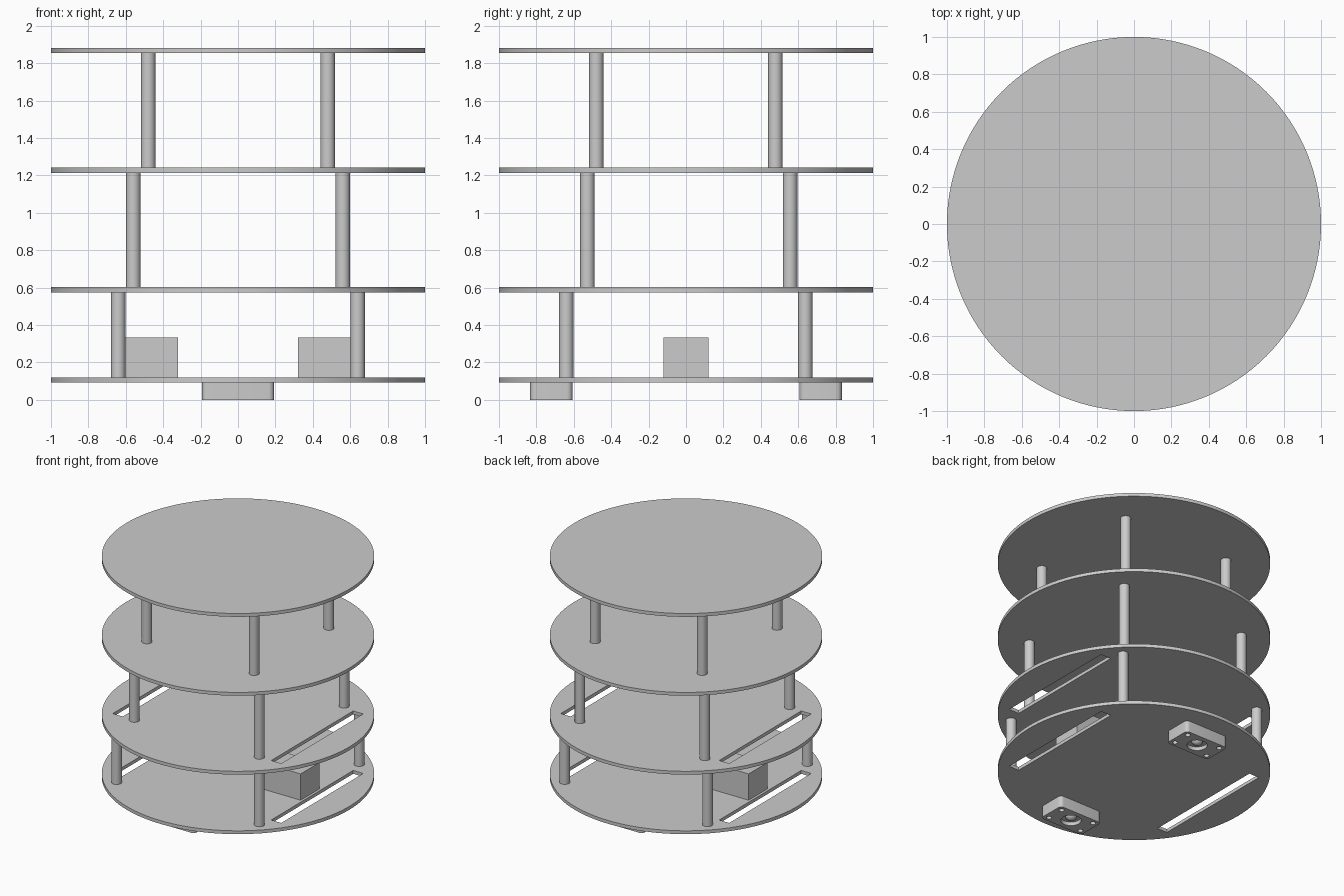
import bpy
import bmesh
import math
from mathutils import Matrix

cube = bpy.data.objects.get("Cube")
if cube:
    bpy.data.objects.remove(cube, do_unlink=True)

GREY = (0.6, 0.6, 0.6, 1.0)
mat = bpy.data.materials.new("plain grey")
mat.use_nodes = True
mat.diffuse_color = GREY
mat.node_tree.nodes["Principled BSDF"].inputs["Base Color"].default_value = GREY


def finish(name, bm):
    mesh = bpy.data.meshes.new(name)
    bm.to_mesh(mesh)
    bm.free()
    mesh.materials.append(mat)
    obj = bpy.data.objects.new(name, mesh)
    bpy.context.collection.objects.link(obj)
    return obj


def activate(obj):
    bpy.ops.object.select_all(action='DESELECT')
    obj.select_set(True)
    bpy.context.view_layer.objects.active = obj


def smooth(obj):
    activate(obj)
    bpy.ops.object.shade_smooth_by_angle(angle=math.radians(30))


def cylinder(name, x, y, z0, z1, radius, sides=32):
    bm = bmesh.new()
    bmesh.ops.create_cone(bm, cap_ends=True, segments=sides, radius1=radius,
                          radius2=radius, depth=z1 - z0,
                          matrix=Matrix.Translation((x, y, (z0 + z1) / 2)))
    return finish(name, bm)


def box(name, x0, x1, y0, y1, z0, z1, corner=0):
    bm = bmesh.new()
    size = Matrix.Diagonal((x1 - x0, y1 - y0, z1 - z0, 1))
    centre = Matrix.Translation(((x0 + x1) / 2, (y0 + y1) / 2, (z0 + z1) / 2))
    bmesh.ops.create_cube(bm, size=1, matrix=centre @ size)
    if corner:
        upright = [e for e in bm.edges
                   if abs(e.verts[0].co.z - e.verts[1].co.z) > 0.01]
        bmesh.ops.bevel(bm, geom=upright, offset=corner, segments=6,
                        profile=0.5, affect='EDGES')
    return finish(name, bm)


def cut(obj, cutter):
    cutter.hide_render = True
    mod = obj.modifiers.new("cut", 'BOOLEAN')
    mod.operation = 'DIFFERENCE'
    mod.solver = 'EXACT'
    mod.object = cutter
    activate(obj)
    bpy.ops.object.modifier_apply(modifier=mod.name)
    bpy.data.objects.remove(cutter, do_unlink=True)


# Four round decks; the lower two have wheel slots
T = 0.027
tops = {"base_deck": 0.12, "second_deck": 0.602, "third_deck": 1.241, "top_deck": 1.88}
for name, top in tops.items():
    deck = cylinder(name, 0, 0, top - T, top, 1, 128)
    if top < 1:
        for s in (-1, 1):
            x0, x1 = sorted((s * 0.665, s * 0.755))
            cut(deck, box("slot_cutter", x0, x1, -0.525, 0.525, top - 0.1, top + 0.1))
    smooth(deck)

# Spacer posts between decks: x offset, front y, back y
levels = list(tops.values())
rings = [("lower", 0.64, -0.64, 0.638), ("middle", 0.56, -0.527, 0.557),
         ("upper", 0.48, -0.48, 0.478)]
for i, (label, px, front, back) in enumerate(rings):
    for side, x in (("left", px), ("right", -px)):
        for end, y in (("front", front), ("back", back)):
            smooth(cylinder(f"{label}_post_{end}_{side}", x, y,
                            levels[i], levels[i + 1] - T, 0.0385))

# Motor blocks beside the wheel slots
for side, s in (("left", 1), ("right", -1)):
    x0, x1 = sorted((s * 0.322, s * 0.645))
    box(f"motor_{side}", x0, x1, -0.12, 0.12, 0.12, 0.333)

# Ball casters under the base, with screw holes and a ball socket
BASE = levels[0] - T
for end, s in (("front", -1), ("back", 1)):
    y = s * 0.72
    caster = box(f"caster_{end}", -0.193, 0.193, y - 0.113, y + 0.113, 0, BASE, 0.03)
    for hx in (-0.15, 0.15):
        for hy in (-0.072, 0.072):
            cut(caster, cylinder("hole_cutter", hx, y + hy, -0.1, 0.08, 0.02, 24))
    cut(caster, cylinder("socket_cutter", 0, y, -0.1, 0.03, 0.075, 48))
    smooth(caster)
    bm = bmesh.new()
    bmesh.ops.create_uvsphere(bm, u_segments=32, v_segments=16, radius=0.045,
                              matrix=Matrix.Translation((0, y, 0.046)))
    smooth(finish(f"caster_ball_{end}", bm))
